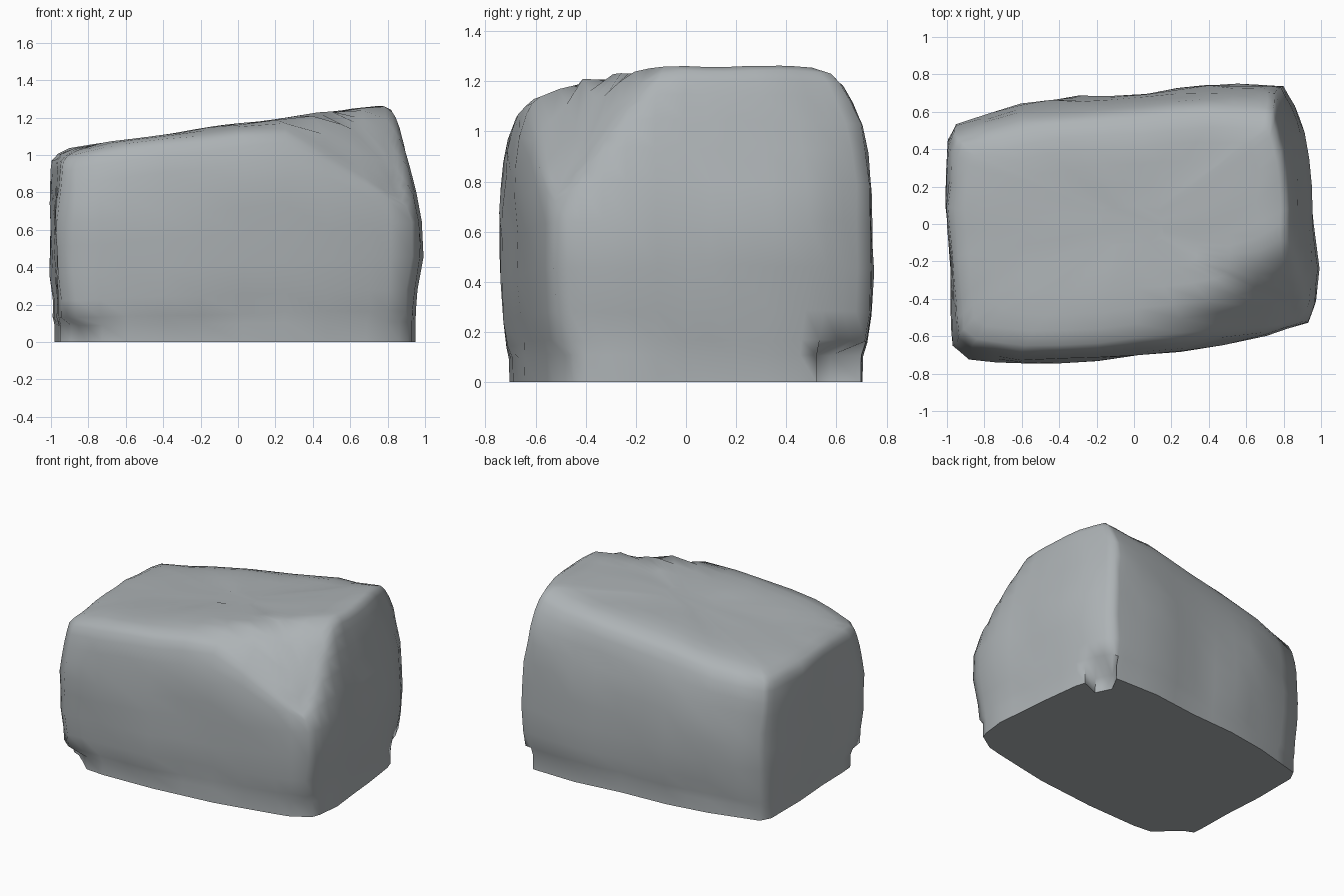
import bpy, bmesh, math
from mathutils import Vector, noise

if "Cube" in bpy.data.objects:
    bpy.data.objects.remove(bpy.data.objects["Cube"])

# Widest horizontal outline of the boulder, anticlockwise
OUTLINE = [(0.80, 0.735), (0.86, 0.62), (0.91, 0.48), (0.95, 0.2), (0.97, 0.0), (1.0, -0.24),
           (0.975, -0.42), (0.93, -0.53), (0.7, -0.585), (0.25, -0.68), (-0.2, -0.73),
           (-0.6, -0.745), (-0.88, -0.72), (-0.96, -0.65), (-0.975, -0.45), (-0.98, -0.2),
           (-1.0, 0.1), (-1.0, 0.45), (-0.96, 0.53), (-0.6, 0.63), (-0.3, 0.68),
           (0.05, 0.70), (0.4, 0.745), (0.7, 0.74)]

# Height fraction, then inset on the right, left, back and front sides
LEVELS = [(0.0, .05, .02, .055, .055), (0.085, .05, .02, .052, .052),
          (0.13, .045, .015, .035, .035), (0.22, .03, .01, .01, .015), (0.36, 0, 0, 0, 0),
          (0.5, .01, 0, 0, 0), (0.62, .03, 0, .005, 0), (0.73, .07, 0, .03, .012),
          (0.82, .10, .003, .06, .03), (0.9, .13, .008, .105, .06), (0.95, .15, .015, .15, .09),
          (0.98, .17, .045, .20, .135), (1.0, .21, .10, .31, .24)]


def soft_min(a, b, k=0.06):
    h = max(k - abs(a - b), 0) / k
    return min(a, b) - h * h * k * 0.25


def height(x, y, f):
    # sloped top, rolled off at the front and cut at the broken front right corner
    top = (1.03 + 0.137 * (x + 0.9)) * f
    if f < 0.3:
        return top
    front_slope = 1.225 + 0.3 * (y + 0.35)
    corner_cut = 1.27 - 0.77 * (x - 0.8) + 1.08 * (y + 0.1)
    return soft_min(soft_min(top, front_slope, 0.03), corner_cut)


def wall_point(x, y, f, right, left, back, front):
    px = x * (1 - (right * min(1, x ** 3) if x > 0 else left))
    py = y * (1 - (back if y > 0 else front))
    # recessed notches at the foot
    if f < 0.1:
        if x > 0.78 and y > 0.55:
            px, py = px - 0.11, py - 0.12
        if x < -0.8 and y < -0.6:
            px, py = px + 0.05, py + 0.07
        if x > 0.85 and y < -0.5:
            px, py = px - 0.03, py + 0.02
    return px, py


def roughen(v):
    n = noise.noise_vector(v * 3.0) * 0.018 + noise.noise_vector(v * 6.5) * 0.01
    return v + Vector((n.x, n.y, n.z * 0.7))


# Outline with midpoints
ring_xy = []
for i, p in enumerate(OUTLINE):
    q = OUTLINE[(i + 1) % len(OUTLINE)]
    ring_xy += [p, ((p[0] + q[0]) / 2, (p[1] + q[1]) / 2)]

bm = bmesh.new()
rings = []
for f, *insets in LEVELS:
    ring = []
    for x, y in ring_xy:
        px, py = wall_point(x, y, f, *insets)
        v = Vector((px, py, height(px, py, f)))
        ring.append(bm.verts.new(roughen(v) if f > 0.1 else v))
    rings.append(ring)

# Top surface as shrinking rings
for k in (0.85, 0.65, 0.42, 0.2):
    ring = []
    for x, y in ring_xy:
        px, py = wall_point(x, y, 1, *LEVELS[-1][1:])
        px, py = px * k, py * k
        ring.append(bm.verts.new(roughen(Vector((px, py, height(px, py, 1) + 0.008)))))
    rings.append(ring)

n = len(ring_xy)
for a, b in zip(rings, rings[1:]):
    for i in range(n):
        j = (i + 1) % n
        bm.faces.new((a[i], a[j], b[j], b[i]))
bm.faces.new(rings[-1])
bm.faces.new(rings[0][::-1])
bmesh.ops.recalc_face_normals(bm, faces=bm.faces)

mesh = bpy.data.meshes.new("boulder")
bm.to_mesh(mesh)
bm.free()
boulder = bpy.data.objects.new("boulder", mesh)
bpy.context.collection.objects.link(boulder)

# Dark grey stone
stone = bpy.data.materials.new("stone")
stone.diffuse_color = (0.42, 0.45, 0.465, 1)
stone.use_nodes = True
stone.node_tree.nodes["Principled BSDF"].inputs["Base Color"].default_value = stone.diffuse_color
mesh.materials.append(stone)

bpy.context.view_layer.objects.active = boulder
boulder.select_set(True)
bpy.ops.object.shade_smooth_by_angle(angle=math.radians(75))
